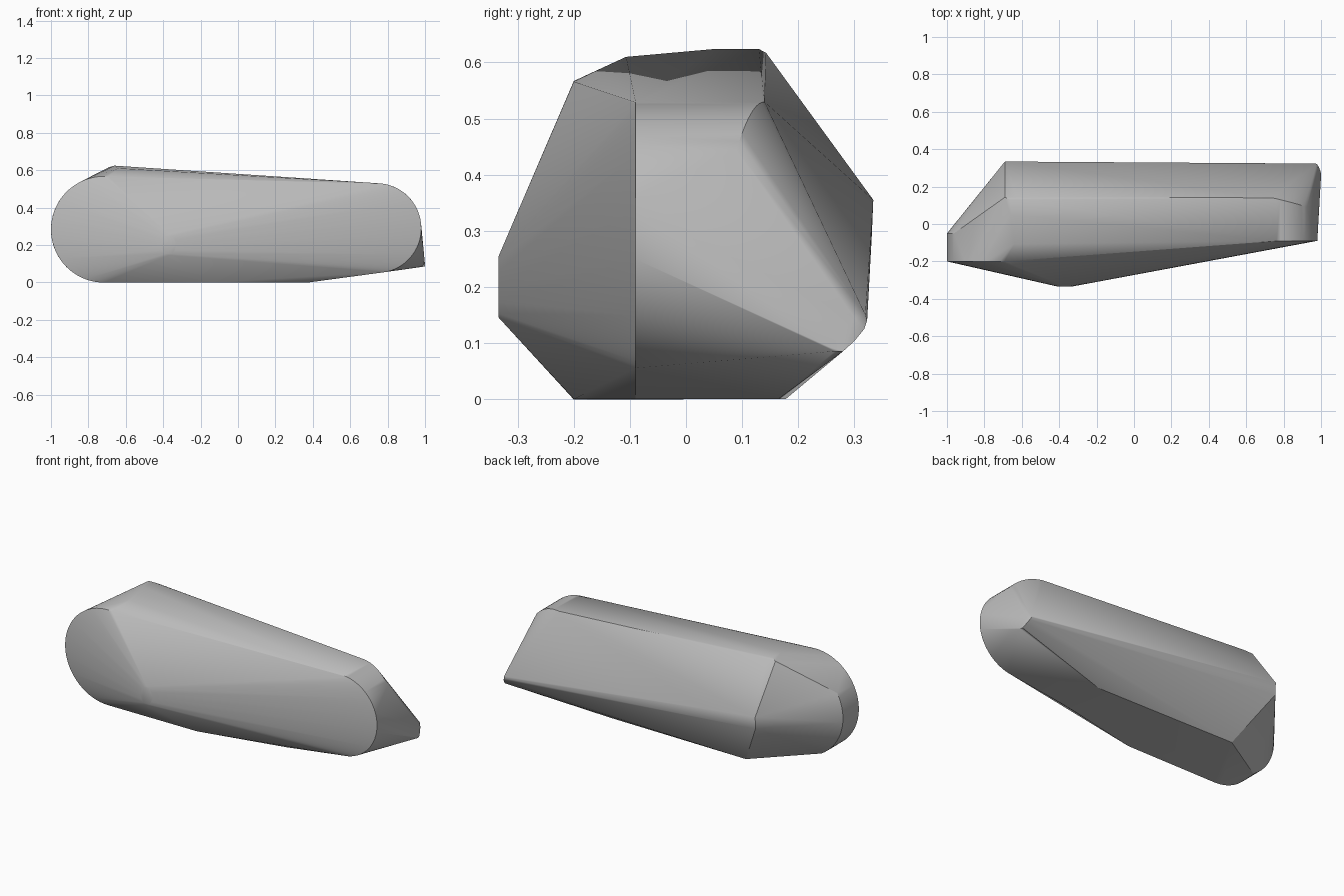
import bpy
import bmesh
from math import cos, sin, radians
from mathutils import Vector

cube = bpy.data.objects.get("Cube")
if cube:
    bpy.data.objects.remove(cube, do_unlink=True)


def material(name, color):
    mat = bpy.data.materials.new(name)
    mat.use_nodes = True
    mat.diffuse_color = color
    bsdf = mat.node_tree.nodes["Principled BSDF"]
    bsdf.inputs["Base Color"].default_value = color
    bsdf.inputs["Roughness"].default_value = 0.7
    return mat


def arc(cx, cz, rx, rz, start, end, count, y_start, y_end=None):
    """Points on an arc in the xz plane; y may slide along the arc."""
    y_end = y_start if y_end is None else y_end
    points = []
    for i in range(count + 1):
        t = i / count
        a = radians(start + (end - start) * t)
        y = y_start + (y_end - y_start) * t
        points.append(Vector((cx + rx * cos(a), y, cz + rz * sin(a))))
    return points


def hull_object(name, points, mat):
    bm = bmesh.new()
    for p in points:
        bm.verts.new(p)
    result = bmesh.ops.convex_hull(bm, input=bm.verts[:])
    loose = {v for v in result["geom_interior"] + result["geom_unused"]
             if isinstance(v, bmesh.types.BMVert) and not v.link_faces}
    bmesh.ops.delete(bm, geom=list(loose), context="VERTS")
    bmesh.ops.dissolve_limit(bm, angle_limit=radians(0.5),
                             verts=bm.verts[:], edges=bm.edges[:])
    bmesh.ops.recalc_face_normals(bm, faces=bm.faces[:])
    mesh = bpy.data.meshes.new(name)
    bm.to_mesh(mesh)
    bm.free()
    mesh.materials.append(mat)
    obj = bpy.data.objects.new(name, mesh)
    bpy.context.collection.objects.link(obj)
    bpy.ops.object.select_all(action="DESELECT")
    obj.select_set(True)
    bpy.context.view_layer.objects.active = obj
    bpy.ops.object.shade_smooth_by_angle(angle=radians(30))
    return obj


grey = material("stone grey", (0.5, 0.5, 0.5, 1.0))

# Rounded end at -x: front rim and its shorter back rim
points = arc(-0.717, 0.283, 0.283, 0.284, 85, 270, 36, -0.2)
points += arc(-0.717, 0.283, 0.283, 0.284, 150, 240, 18, -0.05)

# Rounded end at +x: front rim and the slanted top cut behind it
points += arc(0.74, 0.29, 0.24, 0.24, 90, -78, 32, -0.09)
points += arc(0.74, 0.29, 0.24, 0.24, 90, 40, 10, 0.14, 0.09)

# Small blunt nose on the front
points += arc(-0.37, 0.2, 0.04, 0.055, 0, 330, 11, -0.334)

# Ridge on top
points += [Vector(p) for p in (
    (-0.64, -0.107, 0.61), (-0.66, 0.05, 0.624), (-0.66, 0.13, 0.624),
    (-0.69, 0.143, 0.616), (-0.63, 0.143, 0.617))]

# Back corner
points += [Vector((-0.69, 0.334, 0.355)), Vector((-0.69, 0.331, 0.285))]

# Flat base
points += [Vector(p) for p in (
    (-0.13, -0.2, 0), (0.38, -0.09, 0), (0.38, 0.165, 0), (-0.52, 0.178, 0))]

# Small blunt tip at the back of the +x end
points += [Vector(p) for p in (
    (1.0, 0.257, 0.092), (1.0, 0.265, 0.085), (0.998, 0.28, 0.085),
    (0.99, 0.3, 0.103), (0.98, 0.318, 0.125), (0.972, 0.323, 0.14),
    (0.975, 0.32, 0.15), (0.985, 0.3, 0.145))]

hull_object("faceted_stone", points, grey)
